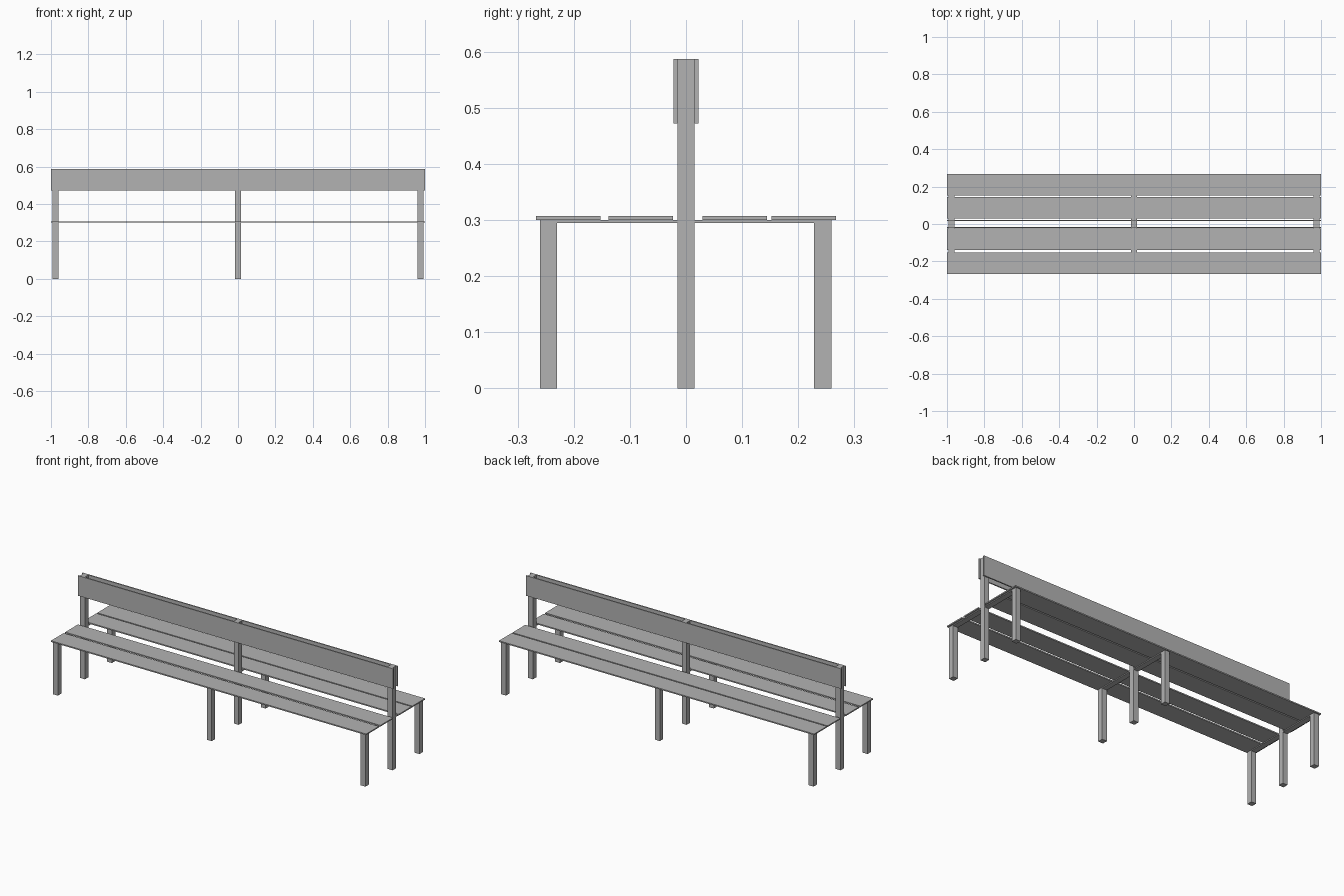
import bpy

cube = bpy.data.objects.get("Cube")
if cube:
    bpy.data.objects.remove(cube, do_unlink=True)

# Single plain grey finish
grey = bpy.data.materials.new("plain grey")
grey.use_nodes = True
COLOUR = (0.45, 0.45, 0.45, 1)
grey.diffuse_color = COLOUR
grey.node_tree.nodes["Principled BSDF"].inputs["Base Color"].default_value = COLOUR


def box(name, x, y, z):
    """Add a box spanning the given (low, high) range on each axis."""
    spans = (x, y, z)
    bpy.ops.mesh.primitive_cube_add(size=1, location=[(a + b) / 2 for a, b in spans])
    ob = bpy.context.object
    ob.name = name
    ob.scale = [b - a for a, b in spans]
    bpy.ops.object.transform_apply(location=False, rotation=False, scale=True)
    ob.data.materials.append(grey)
    return ob


HALF = 0.0155      # half the thickness of legs and posts
SEAT = 0.3         # underside of the seat slats
TOP = 0.587        # top of the backrest
LENGTH = (-1, 1)

# Three support frames: two legs, a tall centre post and a flat cross bar
for side, x in (("right", -0.976), ("middle", 0), ("left", 0.976)):
    across = (x - HALF, x + HALF)
    for end, y in (("front", -0.245), ("back", 0.244)):
        box(f"{side}_{end}_leg", across, (y - HALF, y + HALF), (0, SEAT))
    box(f"{side}_post", across, (-HALF, HALF), (0, TOP))
    for end, y in (("front", (-0.23, -HALF)), ("back", (HALF, 0.229))):
        box(f"{side}_{end}_cross_bar", across, y, (SEAT - 0.005, SEAT))

# Seat slats, two on each side of the backrest
slats = {"front_outer": -0.2095, "front_inner": -0.0805,
         "back_inner": 0.087, "back_outer": 0.2095}
for name, y in slats.items():
    box(f"{name}_seat_slat", LENGTH, (y - 0.0575, y + 0.0575), (SEAT, SEAT + 0.007))

# Backrest boards on both faces of the posts
box("front_backrest_board", LENGTH, (-0.0225, -HALF), (0.472, TOP))
box("back_backrest_board", LENGTH, (HALF, 0.0225), (0.472, TOP))
